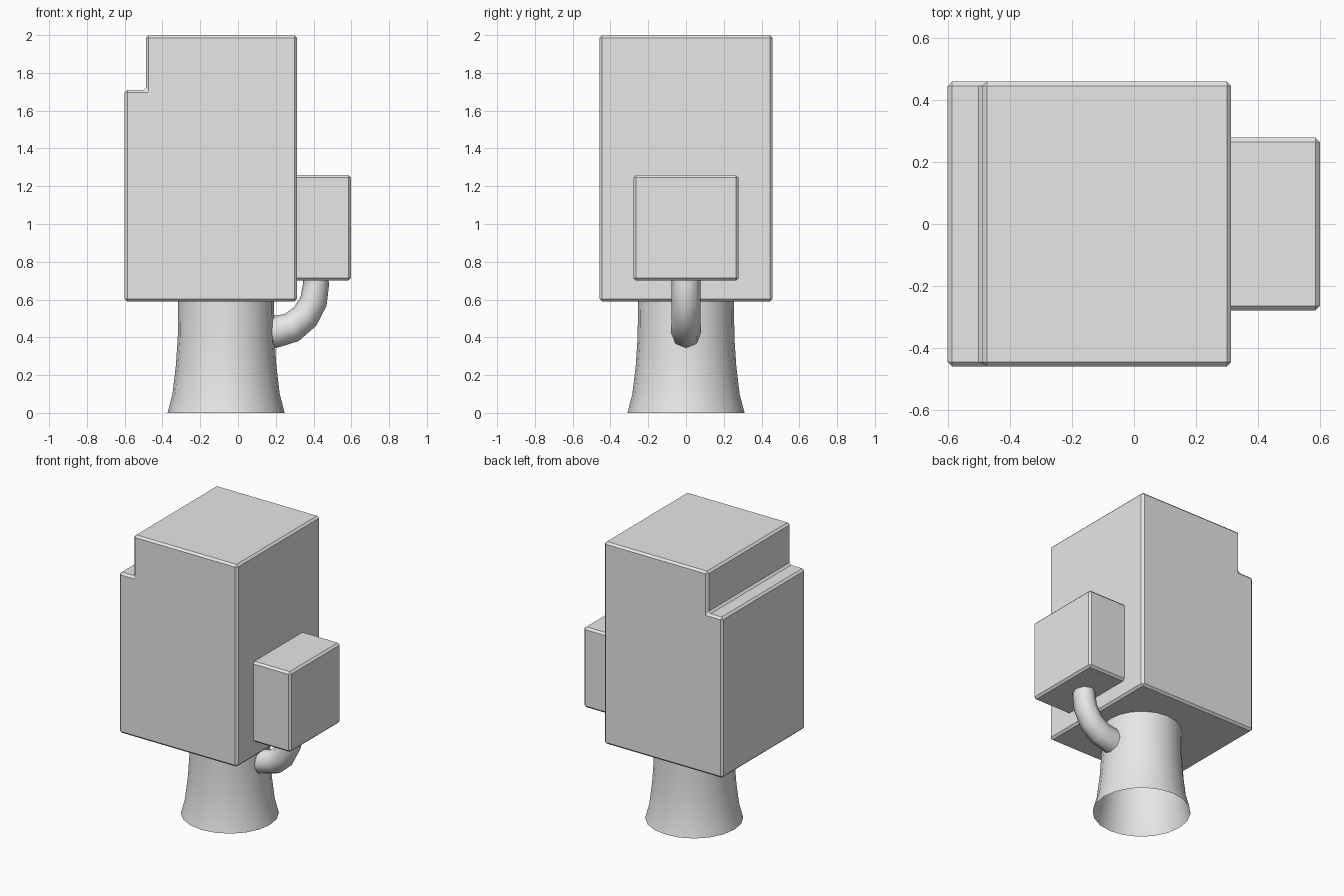
import bpy
import bmesh
import math
from mathutils import Vector

cube = bpy.data.objects.get("Cube")
if cube:
    bpy.data.objects.remove(cube, do_unlink=True)

grey = bpy.data.materials.new("plain grey")
grey.use_nodes = True
grey.diffuse_color = (0.8, 0.8, 0.8, 1)
grey.node_tree.nodes["Principled BSDF"].inputs["Base Color"].default_value = (0.8, 0.8, 0.8, 1)

TRUNK_X = -0.063


def finish(bm, name, smooth=False):
    bmesh.ops.recalc_face_normals(bm, faces=bm.faces)
    mesh = bpy.data.meshes.new(name)
    bm.to_mesh(mesh)
    bm.free()
    mesh.materials.append(grey)
    for poly in mesh.polygons:
        poly.use_smooth = smooth
    obj = bpy.data.objects.new(name, mesh)
    bpy.context.collection.objects.link(obj)
    return obj


def block(name, outline, half_depth, chamfer=0.014):
    """Extrude an x-z outline along y and chamfer its edges."""
    bm = bmesh.new()
    face = bm.faces.new([bm.verts.new((x, -half_depth, z)) for x, z in outline])
    grown = bmesh.ops.extrude_face_region(bm, geom=[face])["geom"]
    verts = [g for g in grown if isinstance(g, bmesh.types.BMVert)]
    bmesh.ops.translate(bm, verts=verts, vec=(0, 2 * half_depth, 0))
    obj = finish(bm, name)
    bevel = obj.modifiers.new("chamfer", 'BEVEL')
    bevel.width = chamfer
    bevel.segments = 1
    return obj


def skin_rings(name, rings):
    """Join rings of points into an open smooth tube."""
    bm = bmesh.new()
    loops = [[bm.verts.new(p) for p in ring] for ring in rings]
    for low, high in zip(loops, loops[1:]):
        for i in range(len(low)):
            j = (i + 1) % len(low)
            bm.faces.new((low[i], low[j], high[j], high[i]))
    return finish(bm, name, smooth=True)


def ring(centre, across, along, count):
    turns = [2 * math.pi * i / count for i in range(count)]
    return [centre + across * math.cos(t) + along * math.sin(t) for t in turns]


# Stepped main foliage block
block("main_foliage", [(-0.6, 0.59), (0.313, 0.59), (0.313, 2.0),
                       (-0.487, 2.0), (-0.487, 1.71), (-0.6, 1.71)], 0.458)

# Small foliage block on the branch, sunk into the main one
block("side_foliage", [(0.04, 0.7), (0.598, 0.7), (0.598, 1.26), (0.04, 1.26)], 0.278)

# Flared trunk, open underneath
trunk_profile = [(0.31, 0), (0.284, 0.1), (0.266, 0.25), (0.256, 0.4), (0.254, 0.62)]
skin_rings("trunk", [ring(Vector((TRUNK_X, 0, z)), Vector((r, 0, 0)), Vector((0, r, 0)), 20)
                     for r, z in trunk_profile])

# Bent branch, tapering from the trunk up to the small block
path = [Vector((x, 0, z)) for x, z in
        [(0.1, 0.415), (0.2, 0.43), (0.285, 0.452), (0.355, 0.51), (0.4, 0.59), (0.413, 0.68), (0.413, 0.74)]]
rings = []
for i, point in enumerate(path):
    ahead = (path[min(i + 1, len(path) - 1)] - path[max(i - 1, 0)]).normalized()
    side = Vector((0, 1, 0))
    share = i / (len(path) - 1)
    rings.append(ring(point, side * (0.08 - 0.005 * share),
                      ahead.cross(side) * (0.088 - 0.023 * share), 8))
skin_rings("branch", rings)
